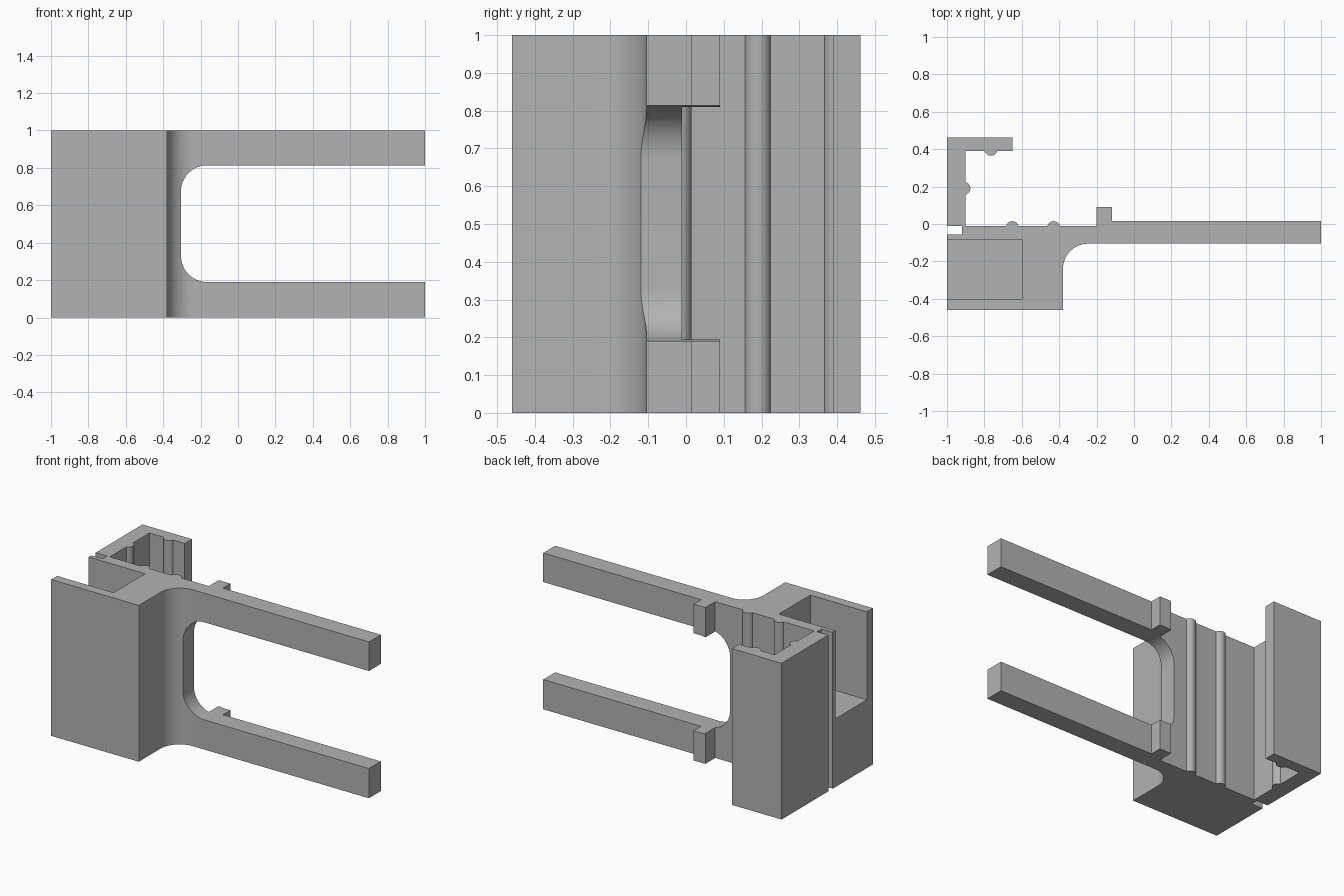
import bpy, bmesh, math

if "Cube" in bpy.data.objects:
    bpy.data.objects.remove(bpy.data.objects["Cube"])

grey = bpy.data.materials.new("plain grey")
grey.diffuse_color = (0.45, 0.45, 0.45, 1)
grey.use_nodes = True
grey.node_tree.nodes["Principled BSDF"].inputs["Base Color"].default_value = grey.diffuse_color


def arc(cx, cy, r, a0, a1, n=12):
    """Points along an arc, angles in degrees."""
    return [(cx + r * math.cos(math.radians(a0 + (a1 - a0) * i / n)),
             cy + r * math.sin(math.radians(a0 + (a1 - a0) * i / n)))
            for i in range(n + 1)]


def bump(cx, cy, facing, r=0.035, sink=0.01):
    """Rounded rib on a wall, running clockwise to anticlockwise along the outline."""
    half = 90 - math.degrees(math.asin(sink / r))
    f = math.radians(facing)
    return arc(cx - sink * math.cos(f), cy - sink * math.sin(f), r,
               facing - half, facing + half)


def prism(name, pts, lo, hi, axis="z"):
    """Extrude an outline along z (points are x, y) or along y (points are x, z)."""
    bm = bmesh.new()
    to3 = (lambda p: (p[0], p[1], lo)) if axis == "z" else (lambda p: (p[0], lo, p[1]))
    face = bm.faces.new([bm.verts.new(to3(p)) for p in pts])
    new = bmesh.ops.extrude_face_region(bm, geom=[face])["geom"]
    d = (0, 0, hi - lo) if axis == "z" else (0, hi - lo, 0)
    bmesh.ops.translate(bm, vec=d, verts=[v for v in new if isinstance(v, bmesh.types.BMVert)])
    bmesh.ops.recalc_face_normals(bm, faces=bm.faces)
    me = bpy.data.meshes.new(name)
    bm.to_mesh(me)
    bm.free()
    me.materials.append(grey)
    ob = bpy.data.objects.new(name, me)
    bpy.context.collection.objects.link(ob)
    return ob


# Bracket outline: block, fillet, arm, hook, ribbed channel, side notch
outline = [(-1, -0.46), (-0.38, -0.46)]
outline += arc(-0.245, -0.24, 0.135, 180, 90)
outline += [(1, -0.105), (1, 0.015), (-0.117, 0.015), (-0.117, 0.09),
            (-0.2, 0.09), (-0.2, -0.01)]
outline += bump(-0.43, -0.01, 90) + bump(-0.65, -0.01, 90)
outline += [(-0.9, -0.01)]
outline += bump(-0.9, 0.19, 0)
outline += [(-0.9, 0.39)]
outline += bump(-0.765, 0.39, 270)
outline += [(-0.65, 0.39), (-0.65, 0.462), (-1, 0.462), (-1, -0.01),
            (-0.92, -0.01), (-0.92, -0.055), (-1, -0.055)]
bracket = prism("bracket", outline, 0, 1)

# Pocket open to the top and left of the block
pocket = prism("pocket_cutter", [(-1.2, -0.4), (-0.6, -0.4), (-0.6, -0.082), (-1.2, -0.082)],
               0.437, 1.2)

# Rounded slot that splits the arm in two
slot_outline = [(1.2, 0.19), (1.2, 0.814)]
slot_outline += arc(-0.165, 0.674, 0.14, 90, 180) + arc(-0.165, 0.33, 0.14, 180, 270)
slot = prism("slot_cutter", slot_outline, -0.44, 0.3, "y")

bpy.context.view_layer.objects.active = bracket
bracket.select_set(True)
for cutter in (pocket, slot):
    cutter.hide_render = True
    mod = bracket.modifiers.new("cut", "BOOLEAN")
    mod.operation = "DIFFERENCE"
    mod.solver = "EXACT"
    mod.object = cutter
    bpy.ops.object.modifier_apply(modifier=mod.name)
    bpy.data.objects.remove(cutter)
bpy.ops.object.shade_smooth_by_angle(angle=math.radians(30))
